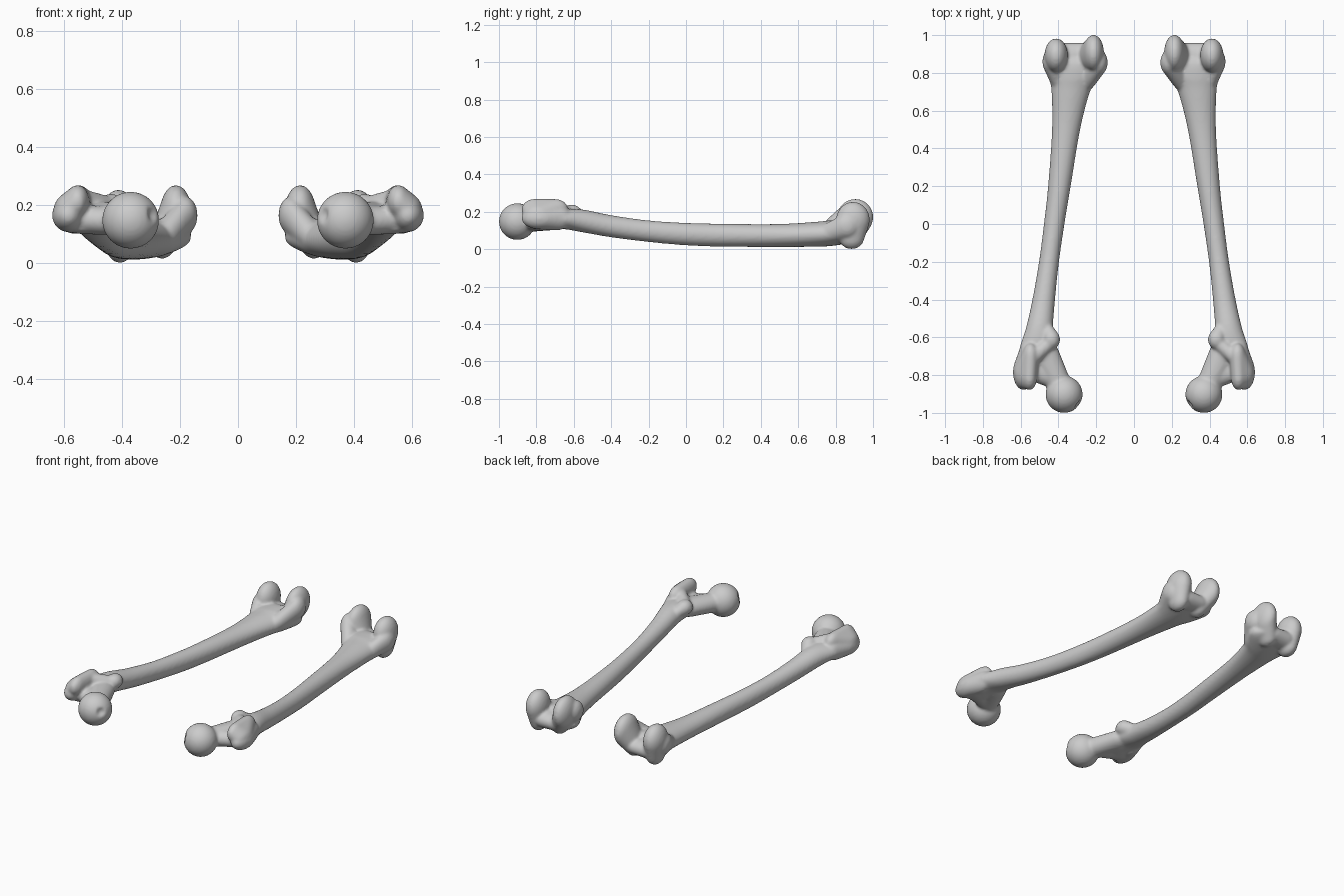
import bpy, bmesh, math
from mathutils import Vector, Matrix

if "Cube" in bpy.data.objects:
    bpy.data.objects.remove(bpy.data.objects["Cube"])

# Shaft cross-sections: y, x min, x max, z min, z max
SHAFT = [
    (0.925, .20, .43, .045, .105),
    (0.86, .16, .47, .030, .150),
    (0.78, .19, .452, .018, .155),
    (0.70, .233, .437, .014, .147),
    (0.50, .285, .434, .012, .135),
    (0.20, .335, .455, .014, .136),
    (0.00, .368, .477, .021, .141),
    (-0.20, .397, .503, .039, .154),
    (-0.40, .418, .538, .064, .182),
    (-0.55, .428, .572, .090, .212),
    (-0.66, .415, .607, .108, .215),
    (-0.76, .425, .622, .100, .200),
    (-0.82, .455, .615, .110, .190),
]


def catmull(a, b, c, d, t):
    return [0.5 * (2 * q + (r - p) * t + (2 * p - 5 * q + 4 * r - s) * t * t
                   + (3 * q - p - 3 * r + s) * t ** 3) for p, q, r, s in zip(a, b, c, d)]


def loft(bm, secs, n=40, steps=6):
    """Closed tube through elliptical sections, smoothly interpolated."""
    pad = [secs[0]] + secs + [secs[-1]]
    dense = [catmull(*pad[i:i + 4], k / steps) for i in range(len(secs) - 1) for k in range(steps)]
    dense.append(secs[-1])
    rings = []
    for y, x0, x1, z0, z1 in dense:
        ring = []
        for k in range(n):
            a = 2 * math.pi * k / n
            ring.append(bm.verts.new(((x0 + x1) / 2 + (x1 - x0) / 2 * math.cos(a), y,
                                      (z0 + z1) / 2 + (z1 - z0) / 2 * math.sin(a))))
        rings.append(ring)
    for r, s in zip(rings, rings[1:]):
        for k in range(n):
            bm.faces.new((r[k], r[(k + 1) % n], s[(k + 1) % n], s[k]))
    bm.faces.new(rings[0])
    bm.faces.new(rings[-1])


def lump(bm, *blobs, n=260):
    """Convex hull around ellipsoids given as (centre, radii)."""
    verts = []
    for c, r in blobs:
        for i in range(n):
            h = 1 - 2 * (i + .5) / n
            w, a = math.sqrt(1 - h * h), i * 2.399963
            verts.append(bm.verts.new((c[0] + r[0] * w * math.cos(a),
                                       c[1] + r[1] * w * math.sin(a), c[2] + r[2] * h)))
    bmesh.ops.convex_hull(bm, input=verts)
    loose = [v for v in verts if v.is_valid and not v.link_faces]
    bmesh.ops.delete(bm, geom=loose, context='VERTS')


def femur(name, side):
    bm = bmesh.new()
    loft(bm, SHAFT)

    # Ball head with its small pit
    centre, radius = Vector((.37, -.902, .148)), .098
    pit = centre + Vector((-.80, -.55, .2)).normalized() * radius
    head = bmesh.ops.create_uvsphere(bm, u_segments=64, v_segments=40, radius=radius,
                                     matrix=Matrix.Translation(centre))['verts']
    for v in head:
        d = (v.co - pit).length
        if d < .028:
            v.co += (centre - pit).normalized() * .018 * (1 - (d / .028) ** 2)

    # Neck
    lump(bm, ((.385, -.87, .148), (.062, .06, .058)), ((.465, -.70, .158), (.072, .08, .055)))
    lump(bm, ((.40, -.83, .145), (.05, .05, .05)), ((.54, -.76, .150), (.06, .07, .05)))
    # Greater trochanter
    lump(bm, ((.585, -.785, .165), (.056, .095, .058)), ((.560, -.70, .165), (.05, .09, .065)))
    lump(bm, ((.553, -.81, .212), (.040, .07, .058)), ((.548, -.70, .215), (.042, .07, .054)),
         ((.585, -.79, .185), (.050, .08, .055)))
    # Lesser trochanter and the crest joining the two
    lump(bm, ((.437, -.612, .195), (.046, .052, .045)), ((.465, -.57, .165), (.035, .06, .035)))
    lump(bm, ((.445, -.63, .195), (.032, .04, .035)), ((.535, -.71, .215), (.035, .04, .040)))

    # Medial and lateral condyles
    lump(bm, ((.262, .880, .070), (.048, .065, .055)), ((.214, .905, .172), (.055, .097, .098)))
    lump(bm, ((.407, .885, .068), (.050, .070, .068)), ((.412, .893, .158), (.062, .090, .096)))
    # Bridge under the notch
    lump(bm, ((.28, .885, .085), (.05, .075, .05)), ((.37, .885, .085), (.05, .075, .055)))
    # Epicondyles
    lump(bm, ((.182, .855, .165), (.043, .065, .065)), ((.245, .77, .10), (.045, .06, .05)))
    lump(bm, ((.443, .860, .125), (.042, .065, .065)), ((.405, .77, .09), (.04, .06, .05)))

    for v in bm.verts:
        v.co.x *= side
    bmesh.ops.recalc_face_normals(bm, faces=bm.faces)
    me = bpy.data.meshes.new(name)
    bm.to_mesh(me)
    bm.free()
    ob = bpy.data.objects.new(name, me)
    bpy.context.collection.objects.link(ob)

    # Fuse the parts into one bone and soften the joins
    fuse = ob.modifiers.new("fuse", 'REMESH')
    fuse.mode = 'VOXEL'
    fuse.voxel_size = .008
    fuse.use_smooth_shade = True
    soft = ob.modifiers.new("soften", 'SMOOTH')
    soft.factor = .5
    soft.iterations = 9


femur("right_thigh_bone", 1)
femur("left_thigh_bone", -1)
